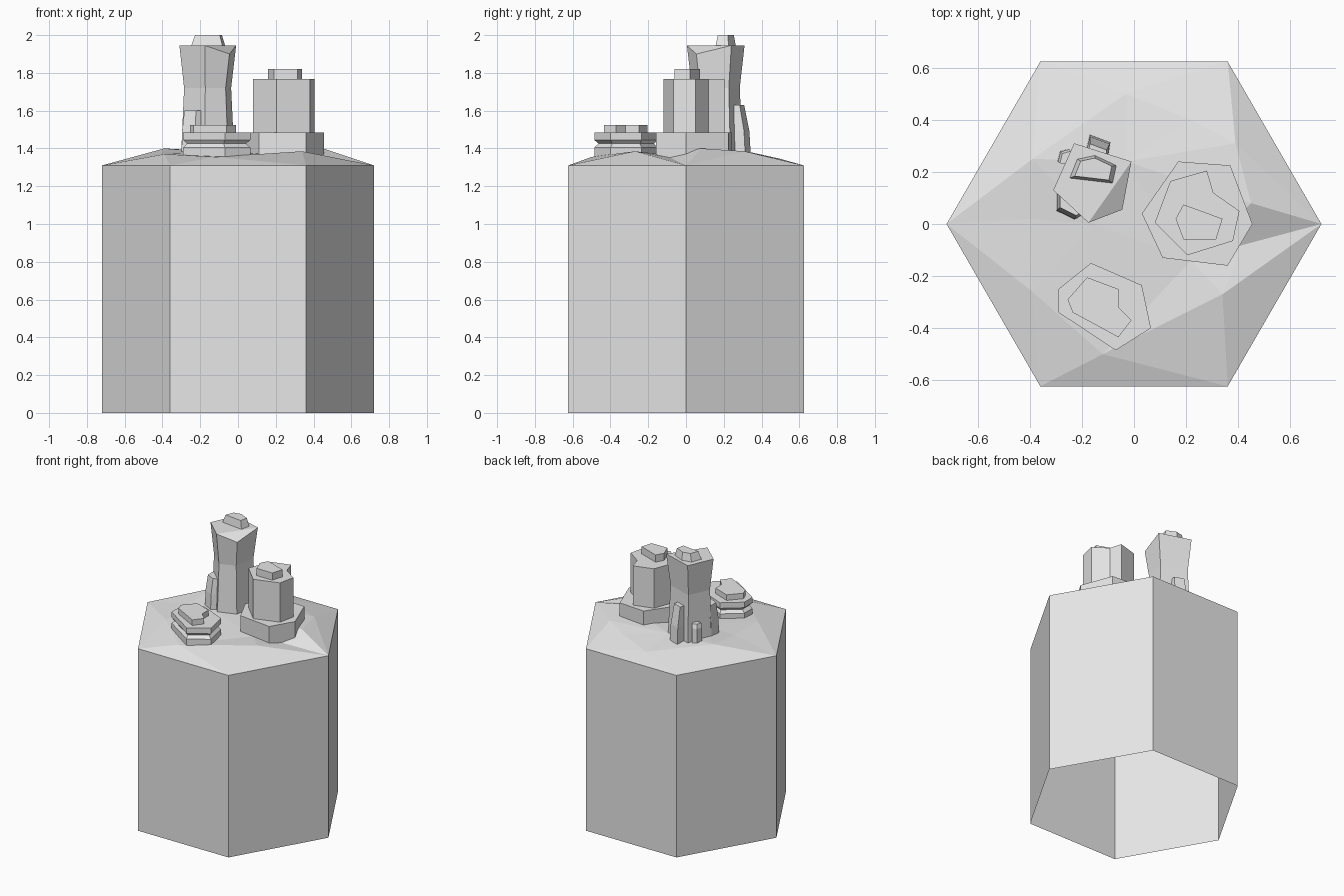
import bpy
import bmesh
import math
from mathutils import Vector
from mathutils.geometry import delaunay_2d_cdt

cube = bpy.data.objects.get("Cube")
if cube:
    bpy.data.objects.remove(cube, do_unlink=True)

# One plain stone colour
stone = bpy.data.materials.new("stone_grey")
stone.use_nodes = True
grey = (0.8, 0.8, 0.8, 1)
stone.diffuse_color = grey
stone.node_tree.nodes["Principled BSDF"].inputs["Base Color"].default_value = grey


def finish(bm, name):
    """Turn a bmesh into a flat shaded stone object."""
    bmesh.ops.recalc_face_normals(bm, faces=bm.faces)
    mesh = bpy.data.meshes.new(name)
    bm.to_mesh(mesh)
    bm.free()
    mesh.materials.append(stone)
    obj = bpy.data.objects.new(name, mesh)
    bpy.context.collection.objects.link(obj)
    return obj


def stack(name, outline, levels, pivot=None, corner_drop=None):
    """Loft an outline through (height, scale) levels about a pivot."""
    bm = bmesh.new()
    points = [Vector(p) for p in outline]
    centre = Vector(pivot) if pivot else sum(points, Vector((0, 0))) / len(points)
    rings = []
    for z, scale in levels:
        flat = [centre + (p - centre) * scale for p in points]
        rings.append([bm.verts.new((p.x, p.y, z)) for p in flat])
    count = len(points)
    for low, high in zip(rings, rings[1:]):
        for i in range(count):
            j = (i + 1) % count
            bm.faces.new((low[i], low[j], high[j], high[i]))
    bm.faces.new(rings[0])
    top_face = bm.faces.new(rings[-1])
    # A lowered corner becomes a chamfer triangle on the top
    if corner_drop:
        index, drop = corner_drop
        top = rings[-1]
        bmesh.utils.face_split(top_face, top[index - 1], top[(index + 1) % count])
        top[index].co.z -= drop
    return finish(bm, name)


# Hexagonal column, open underneath, with a faceted hill on top
rim_z = 1.31
radius = 0.72
rim = [(radius * math.cos(math.radians(60 * i)),
        radius * math.sin(math.radians(60 * i)), rim_z) for i in range(6)]
hill = [
    (-0.39, 0.25, 1.40), (-0.39, -0.26, 1.37), (-0.40, 0.02, 1.38),
    (-0.12, -0.50, 1.355), (0.34, -0.27, 1.385), (0.22, -0.14, 1.37),
    (0.45, 0.08, 1.40), (0.42, -0.08, 1.35), (0.39, 0.31, 1.385),
    (0.22, 0.40, 1.365), (-0.03, 0.50, 1.345), (-0.03, 0.24, 1.38),
    (-0.15, 0.0, 1.38),
]
ground_points = [Vector(p) for p in rim + hill]
flat_points = [p.to_2d() for p in ground_points]
_, _, triangles, origins, _, _ = delaunay_2d_cdt(flat_points, [], [], 0, 1e-5)

bm = bmesh.new()
verts = [bm.verts.new(p) for p in ground_points]
for triangle in triangles:
    bm.faces.new([verts[origins[i][0]] for i in triangle])
foot = [bm.verts.new((p[0], p[1], 0)) for p in rim]
for i in range(6):
    j = (i + 1) % 6
    bm.faces.new((foot[i], foot[j], verts[j], verts[i]))
finish(bm, "hexagon_ground")

# Broad stepped rock
stack("broad_rock_base",
      [(0.17, 0.24), (0.37, 0.225), (0.455, 0), (0.36, -0.16), (0.11, -0.13), (0.03, 0.04)],
      [(1.33, 1), (1.485, 1)])
stack("broad_rock_column",
      [(0.14, 0.165), (0.28, 0.205), (0.305, 0.12), (0.405, 0.05),
       (0.38, -0.065), (0.205, -0.12), (0.08, 0.005)],
      [(1.48, 1), (1.768, 1)])
stack("broad_rock_cap",
      [(0.19, 0.075), (0.34, 0.02), (0.315, -0.06), (0.19, -0.06), (0.16, 0.02)],
      [(1.76, 1), (1.82, 1)])

# Low rock with a groove around its side
stack("low_rock_base",
      [(-0.165, -0.15), (0.03, -0.235), (0.065, -0.40),
       (-0.07, -0.485), (-0.29, -0.34), (-0.29, -0.25)],
      [(1.33, 1), (1.405, 1), (1.425, 0.88), (1.445, 1), (1.485, 1)])
stack("low_rock_cap",
      [(-0.18, -0.205), (-0.06, -0.25), (-0.06, -0.32), (-0.01, -0.37),
       (-0.06, -0.435), (-0.235, -0.34), (-0.255, -0.29)],
      [(1.48, 1), (1.525, 1)])

# Tall waisted rock with a chamfered top corner
tower_centre = (-0.165, 0.16)
stack("tall_rock_column",
      [(-0.23, 0.31), (-0.01, 0.24), (-0.045, 0.055), (-0.175, 0.005), (-0.31, 0.13)],
      [(1.33, 0.95), (1.72, 0.83), (1.945, 1)], tower_centre, (2, 0.045))
stack("tall_rock_cap",
      [(-0.22, 0.25), (-0.15, 0.265), (-0.065, 0.225), (-0.08, 0.155), (-0.25, 0.175)],
      [(1.935, 1), (2, 0.77)])

# Shards leaning on the tall rock
shards = {
    "back_shard": ([(-0.17, 0.345), (-0.09, 0.315), (-0.10, 0.25), (-0.19, 0.26)], 1.63, 0.8),
    "side_shard": ([(-0.285, 0.28), (-0.25, 0.29), (-0.22, 0.23), (-0.295, 0.24)], 1.52, 0.92),
    "front_shard": ([(-0.30, 0.14), (-0.30, 0.05), (-0.23, 0.015), (-0.15, 0.06)], 1.60, 0.88),
}
for name, (outline, height, taper) in shards.items():
    stack(name, outline, [(1.33, 1), (1.49, (3 + taper) / 4), (height, taper)], tower_centre)
